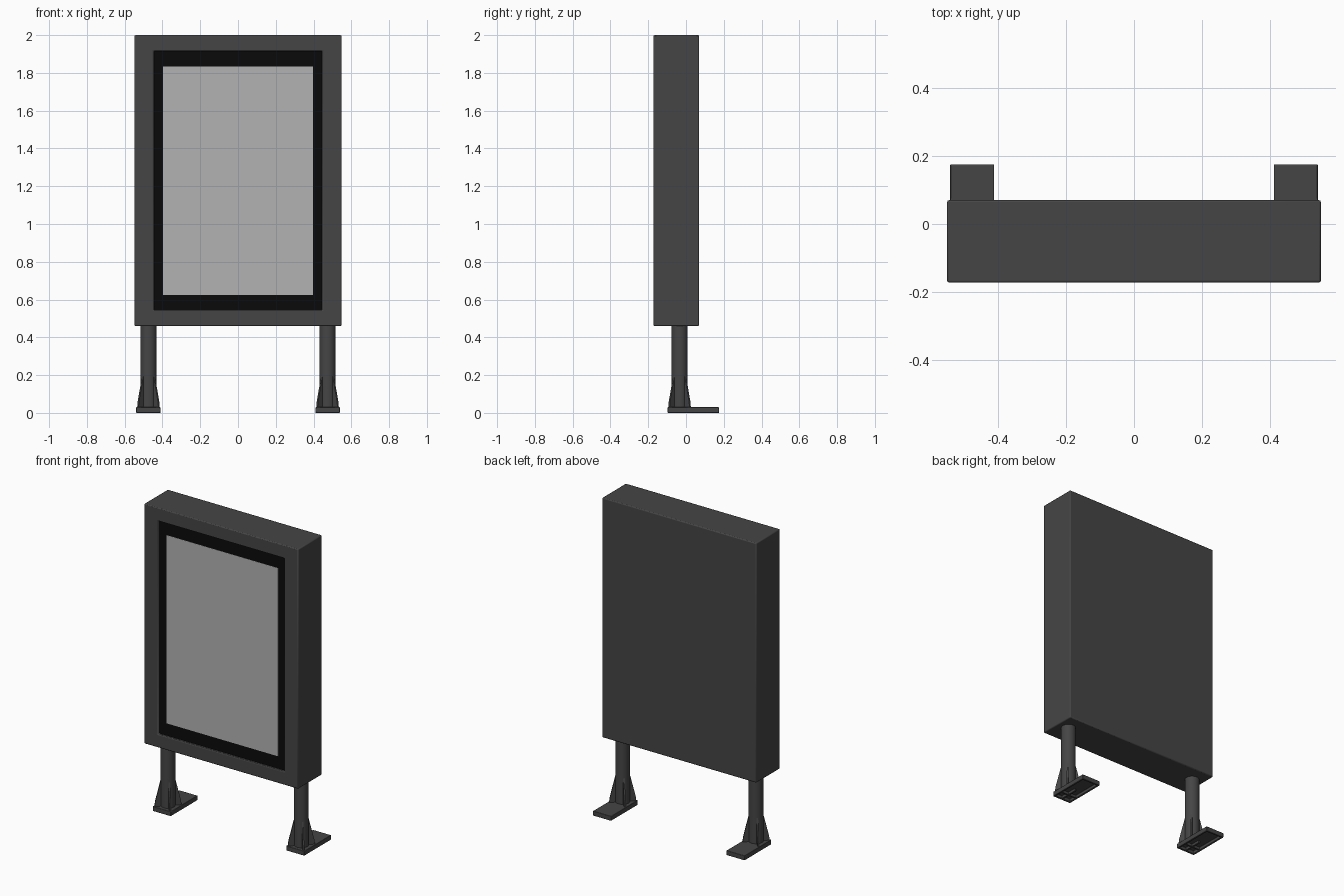
import bpy, bmesh, math
from mathutils import Vector, Matrix

if "Cube" in bpy.data.objects:
    bpy.data.objects.remove(bpy.data.objects["Cube"])


def finish(name, bm, bevel=0.0, mirror=False, color=None, smooth=True):
    """Turn a bmesh into a named object with optional bevel, mirror and colour."""
    bmesh.ops.recalc_face_normals(bm, faces=bm.faces[:])
    mesh = bpy.data.meshes.new(name)
    bm.to_mesh(mesh)
    bm.free()
    ob = bpy.data.objects.new(name, mesh)
    bpy.context.collection.objects.link(ob)
    if color:
        mat = bpy.data.materials.new(name + "_colour")
        mat.diffuse_color = color
        mat.use_nodes = True
        mat.node_tree.nodes["Principled BSDF"].inputs["Base Color"].default_value = mat.diffuse_color
        mesh.materials.append(mat)
    if bevel:
        mod = ob.modifiers.new("bevel", 'BEVEL')
        mod.width, mod.segments, mod.limit_method = bevel, 2, 'ANGLE'
    if mirror:
        ob.modifiers.new("mirror", 'MIRROR').use_mirror_merge = False
    if smooth:
        bpy.context.view_layer.objects.active = ob
        ob.select_set(True)
        bpy.ops.object.shade_smooth_by_angle(angle=math.radians(35))
        ob.select_set(False)
    return ob


def add_box(bm, lo, hi):
    lo, hi = Vector(lo), Vector(hi)
    size = hi - lo
    m = Matrix.Translation((lo + hi) / 2) @ Matrix.Diagonal((*size, 1))
    bmesh.ops.create_cube(bm, size=1, matrix=m)


def recess(bm, direction, scale, depth):
    """Inset the face looking along direction and push it inward."""
    d = Vector(direction)
    bm.normal_update()
    face = max(bm.faces, key=lambda f: f.normal.dot(d))
    bmesh.ops.inset_individual(bm, faces=[face], thickness=0.005)
    c = face.calc_center_median()
    old = face.verts[:]
    ext = [max(abs(v.co[i] - c[i]) for v in old) for i in range(3)]
    for v in old:
        for i in range(3):
            if scale[i]:
                v.co[i] = c[i] + math.copysign(scale[i], v.co[i] - c[i])
    new = bmesh.ops.extrude_discrete_faces(bm, faces=[face])["faces"][0]
    for v in new.verts:
        v.co -= d * depth


DARK = (0.06, 0.06, 0.06, 1)
BLACK = (0.003, 0.003, 0.003, 1)
SCREEN = (0.45, 0.45, 0.45, 1)

# cabinet with a shallow front opening
bm = bmesh.new()
add_box(bm, (-0.548, -0.172, 0.46), (0.548, 0.07, 2.0))
recess(bm, (0, -1, 0), (0.447, 0, 0.685), 0.018)
finish("cabinet", bm, bevel=0.006, color=DARK)

# black glass border and display
bm = bmesh.new()
add_box(bm, (-0.446, -0.158, 0.546), (0.446, -0.15, 1.914))
finish("glass_border", bm, color=BLACK, smooth=False)
bm = bmesh.new()
add_box(bm, (-0.397, -0.159, 0.625), (0.397, -0.152, 1.834))
finish("display", bm, color=SCREEN, smooth=False)

# round posts
PX, PY, R = 0.474, -0.034, 0.043
bm = bmesh.new()
bmesh.ops.create_cone(bm, cap_ends=True, segments=32, radius1=R, radius2=R, depth=0.45,
                      matrix=Matrix.Translation((PX, PY, 0.25)))
finish("posts", bm, mirror=True, color=DARK)

# four diagonal tapered gussets round each post
bm = bmesh.new()
profile = [(0.03, 0.025), (0.08, 0.025), (0.076, 0.06), (0.042, 0.2), (0.03, 0.2)]
for k in range(4):
    a = math.radians(45 + 90 * k)
    out, side = Vector((math.cos(a), math.sin(a), 0)), Vector((-math.sin(a), math.cos(a), 0))
    verts = [bm.verts.new(Vector((PX, PY, z)) + out * r - side * 0.005) for r, z in profile]
    face = bm.faces.new(verts)
    ext = bmesh.ops.extrude_face_region(bm, geom=[face], use_keep_orig=True)["geom"]
    bmesh.ops.translate(bm, vec=side * 0.01, verts=[g for g in ext if isinstance(g, bmesh.types.BMVert)])
finish("gussets", bm, mirror=True, color=DARK, smooth=False)

# hollow foot plates
bm = bmesh.new()
add_box(bm, (0.41, -0.097, 0), (0.539, 0.175, 0.03))
recess(bm, (0, 0, -1), (0.053, 0.124, 0), 0.02)
finish("foot_plates", bm, bevel=0.003, mirror=True, color=DARK)

# stiffening ribs below the plates
bm = bmesh.new()
add_box(bm, (0.418, PY - 0.005, 0.004), (0.53, PY + 0.005, 0.022))
add_box(bm, (PX - 0.005, -0.09, 0.004), (PX + 0.005, 0.03, 0.022))
finish("foot_ribs", bm, mirror=True, color=DARK, smooth=False)
